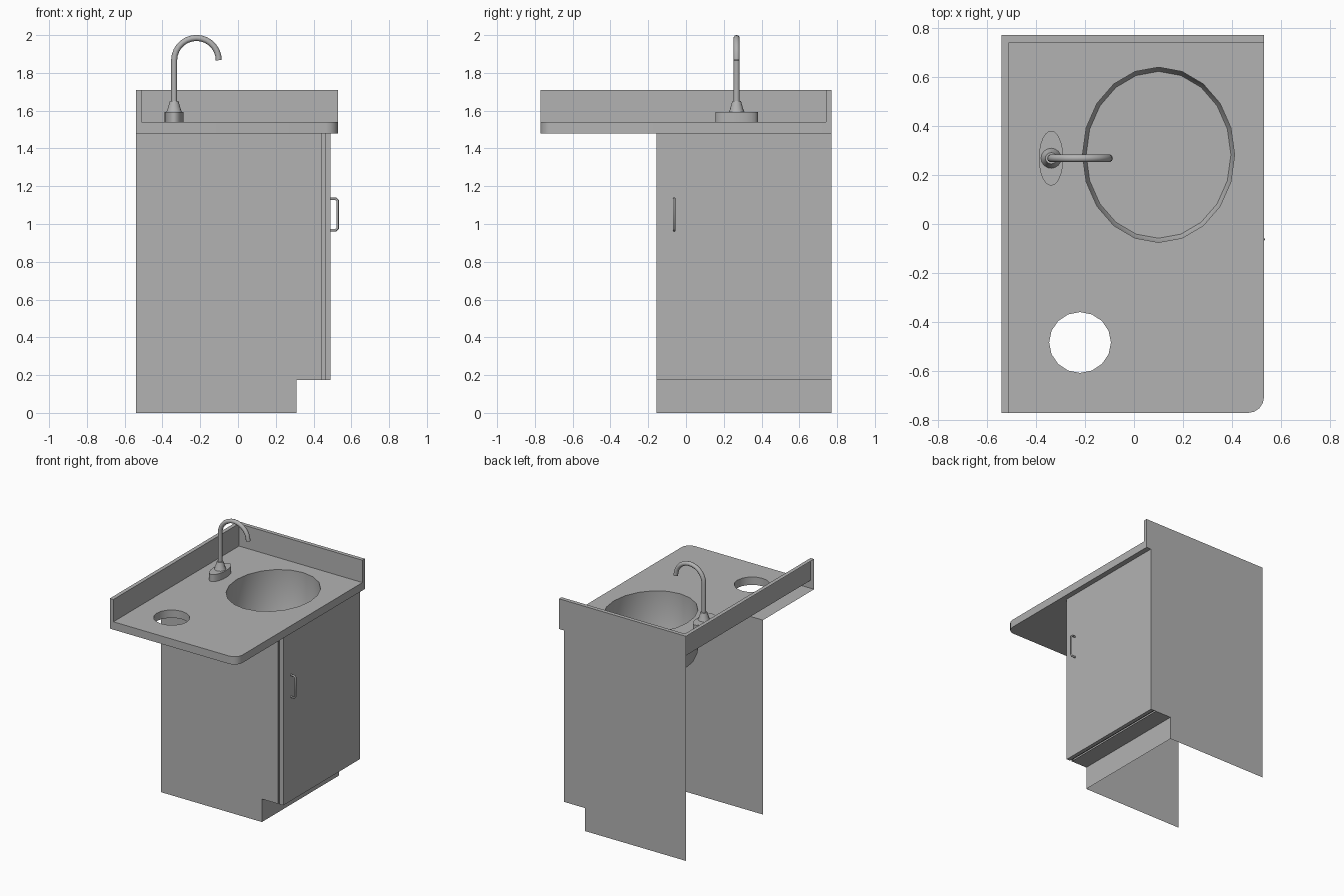
import bpy, bmesh
from math import sin, cos, pi, radians

cube = bpy.data.objects.get("Cube")
if cube:
    bpy.data.objects.remove(cube)

grey = bpy.data.materials.new("plain grey")
grey.use_nodes = True
COLOUR = (0.45, 0.45, 0.45, 1)
grey.diffuse_color = COLOUR
grey.node_tree.nodes["Principled BSDF"].inputs["Base Color"].default_value = COLOUR

# Main dimensions
LEFT, RIGHT, FRONT, BACK = -0.54, 0.53, -0.77, 0.77
SPLASH_X, SPLASH_Y, SPLASH_Z = -0.51, 0.74, 1.71
TOP, UNDER = 1.54, 1.48
SIDE_Y, DOOR_X, DOOR_IN, FRAME_X = -0.155, 0.49, 0.46, 0.445
KICK_X, KICK_Z = 0.31, 0.175


def finish(name, bm, smooth=False):
    mesh = bpy.data.meshes.new(name)
    bm.to_mesh(mesh)
    bm.free()
    obj = bpy.data.objects.new(name, mesh)
    bpy.context.collection.objects.link(obj)
    mesh.materials.append(grey)
    if smooth:
        bpy.ops.object.select_all(action='DESELECT')
        obj.select_set(True)
        bpy.context.view_layer.objects.active = obj
        bpy.ops.object.shade_smooth_by_angle(angle=radians(40))
    return obj


def face(bm, points):
    return bm.faces.new([bm.verts.new(p) for p in points])


def wall(bm, path, z0, z1):
    """Vertical strip along a plan path."""
    for (xa, ya), (xb, yb) in zip(path, path[1:]):
        face(bm, [(xa, ya, z0), (xb, yb, z0), (xb, yb, z1), (xa, ya, z1)])
    bmesh.ops.remove_doubles(bm, verts=bm.verts, dist=1e-5)


def ellipse(cx, cy, rx, ry, n):
    return [(cx + rx * cos(2 * pi * i / n), cy + ry * sin(2 * pi * i / n)) for i in range(n)]


def sheet(name, z, outline, holes, up):
    """Flat sheet with holes."""
    bm = bmesh.new()
    edges = []
    for loop in [outline] + holes:
        vs = [bm.verts.new((x, y, z)) for x, y in loop]
        edges += [bm.edges.new((vs[i - 1], vs[i])) for i in range(len(vs))]
    bmesh.ops.triangle_fill(bm, edges=edges, use_beauty=True, normal=(0, 0, up))
    for f in bm.faces:
        f.normal_update()
        if f.normal.z * up < 0:
            f.normal_flip()
    return finish(name, bm)


def loft(name, rings, cap_start=False, cap_end=False):
    """Skin between rings of (plan loop, height)."""
    bm = bmesh.new()
    loops = [[bm.verts.new((x, y, z)) for x, y in plan] for plan, z in rings]
    for a, b in zip(loops, loops[1:]):
        for i in range(len(a)):
            bm.faces.new((a[i - 1], a[i], b[i], b[i - 1]))
    if cap_start:
        bm.faces.new(loops[0][::-1])
    if cap_end:
        bm.faces.new(loops[-1])
    return finish(name, bm, True)


def tube(name, points, radius, sides):
    """Round bar following points in the xz plane at a fixed y."""
    curve = bpy.data.curves.new(name, 'CURVE')
    curve.dimensions = '3D'
    curve.bevel_depth = radius
    curve.bevel_resolution = sides
    curve.use_fill_caps = True
    spline = curve.splines.new('POLY')
    spline.points.add(len(points) - 1)
    for p, co in zip(spline.points, points):
        p.co = (*co, 1)
    curve.materials.append(grey)
    obj = bpy.data.objects.new(name, curve)
    bpy.context.collection.objects.link(obj)
    bpy.ops.object.select_all(action='DESELECT')
    obj.select_set(True)
    bpy.context.view_layer.objects.active = obj
    bpy.ops.object.convert(target='MESH')
    bpy.ops.object.shade_smooth_by_angle(angle=radians(50))


# Countertop: rounded free corner, basin opening and waste hole
R = 0.065
corner = [(RIGHT - R + R * sin(a), FRONT + R - R * cos(a))
          for a in [pi / 2 * i / 4 for i in range(5)]]
basin = ellipse(0.1, 0.282, 0.31, 0.357, 20)
waste = ellipse(-0.22, -0.483, 0.126, 0.124, 16)
sheet("countertop", TOP,
      [(SPLASH_X, FRONT)] + corner + [(RIGHT, SPLASH_Y), (SPLASH_X, SPLASH_Y)],
      [basin, waste], 1)
sheet("countertop_underside", UNDER,
      [(LEFT, FRONT)] + corner + [(RIGHT, BACK), (DOOR_X, BACK), (DOOR_X, SIDE_Y), (LEFT, SIDE_Y)],
      [waste], -1)
bm = bmesh.new()
wall(bm, [(LEFT, FRONT)] + corner + [(RIGHT, BACK), (LEFT, BACK)], UNDER, TOP)
finish("countertop_edge", bm, True)
loft("waste_hole_wall", [(waste, TOP), (waste, UNDER)])

# Basin bowl
loft("basin", [(basin, TOP), (basin, 1.22),
               (ellipse(0.1, 0.282, 0.295, 0.34, 20), 1.19)], cap_end=True)

# Splash guards along two sides, open at the rear
bm = bmesh.new()
wall(bm, [(LEFT, FRONT), (SPLASH_X, FRONT), (SPLASH_X, SPLASH_Y),
          (RIGHT, SPLASH_Y), (RIGHT, BACK), (LEFT, BACK)], TOP, SPLASH_Z)
for quad in ([(LEFT, FRONT), (SPLASH_X, FRONT), (SPLASH_X, SPLASH_Y), (LEFT, BACK)],
             [(SPLASH_X, SPLASH_Y), (RIGHT, SPLASH_Y), (RIGHT, BACK), (LEFT, BACK)]):
    face(bm, [(x, y, SPLASH_Z) for x, y in quad])
finish("splash_guard", bm)

# Cabinet side panels with toe notch
for name, y, edge in (("front_side_panel", SIDE_Y, FRAME_X), ("back_side_panel", BACK, DOOR_X)):
    bm = bmesh.new()
    f = face(bm, [(x, y, z) for x, z in ((LEFT, 0), (KICK_X, 0), (KICK_X, KICK_Z),
                                         (edge, KICK_Z), (edge, UNDER), (LEFT, UNDER))])
    if y > 0:
        f.normal_flip()
    finish(name, bm)

# Toe kick, and cabinet face with a thin shadow gap behind the door
bm = bmesh.new()
wall(bm, [(KICK_X, SIDE_Y), (KICK_X, BACK)], 0, KICK_Z)
face(bm, [(KICK_X, BACK, KICK_Z), (FRAME_X, BACK, KICK_Z),
          (FRAME_X, SIDE_Y, KICK_Z), (KICK_X, SIDE_Y, KICK_Z)])
finish("toe_kick", bm)
bm = bmesh.new()
GAP_Y = SIDE_Y + 0.012
wall(bm, [(FRAME_X, SIDE_Y), (FRAME_X, GAP_Y), (DOOR_IN, GAP_Y)], KICK_Z, UNDER)
face(bm, [(FRAME_X, BACK, KICK_Z + 0.01), (DOOR_IN, BACK, KICK_Z + 0.01),
          (DOOR_IN, GAP_Y, KICK_Z + 0.01), (FRAME_X, GAP_Y, KICK_Z + 0.01)])
finish("door_gap", bm)

# Door
bm = bmesh.new()
door = [(DOOR_IN, BACK), (DOOR_IN, SIDE_Y), (DOOR_X, SIDE_Y), (DOOR_X, BACK)]
wall(bm, door, KICK_Z, UNDER)
face(bm, [(x, y, KICK_Z) for x, y in reversed(door)])
finish("door", bm)

# Door handle
HX, HY, C = 0.527, -0.063, 0.01
tube("door_handle", [(DOOR_X, HY, 0.967), (HX - C, HY, 0.967), (HX, HY, 0.967 + C),
                     (HX, HY, 1.133 - C), (HX - C, HY, 1.133), (DOOR_X, HY, 1.133)], 0.007, 2)

# Tap: oval foot, collar and curved spout
TX, TY = -0.338, 0.268
loft("tap_foot", [(ellipse(TX, TY, 0.05, 0.112, 24), z) for z in (TOP, 1.593)], cap_end=True)
loft("tap_collar", [(ellipse(TX, TY, r, r, 16), z)
                    for r, z in ((0.041, 1.593), (0.036, 1.605), (0.023, 1.65))], cap_end=True)
ARC = 0.118
arc = [(TX + ARC - ARC * cos(a), TY, 1.867 + ARC * sin(a))
       for a in [pi * i / 14 for i in range(15)]]
tube("tap_spout", [(TX, TY, 1.64)] + arc, 0.016, 3)
